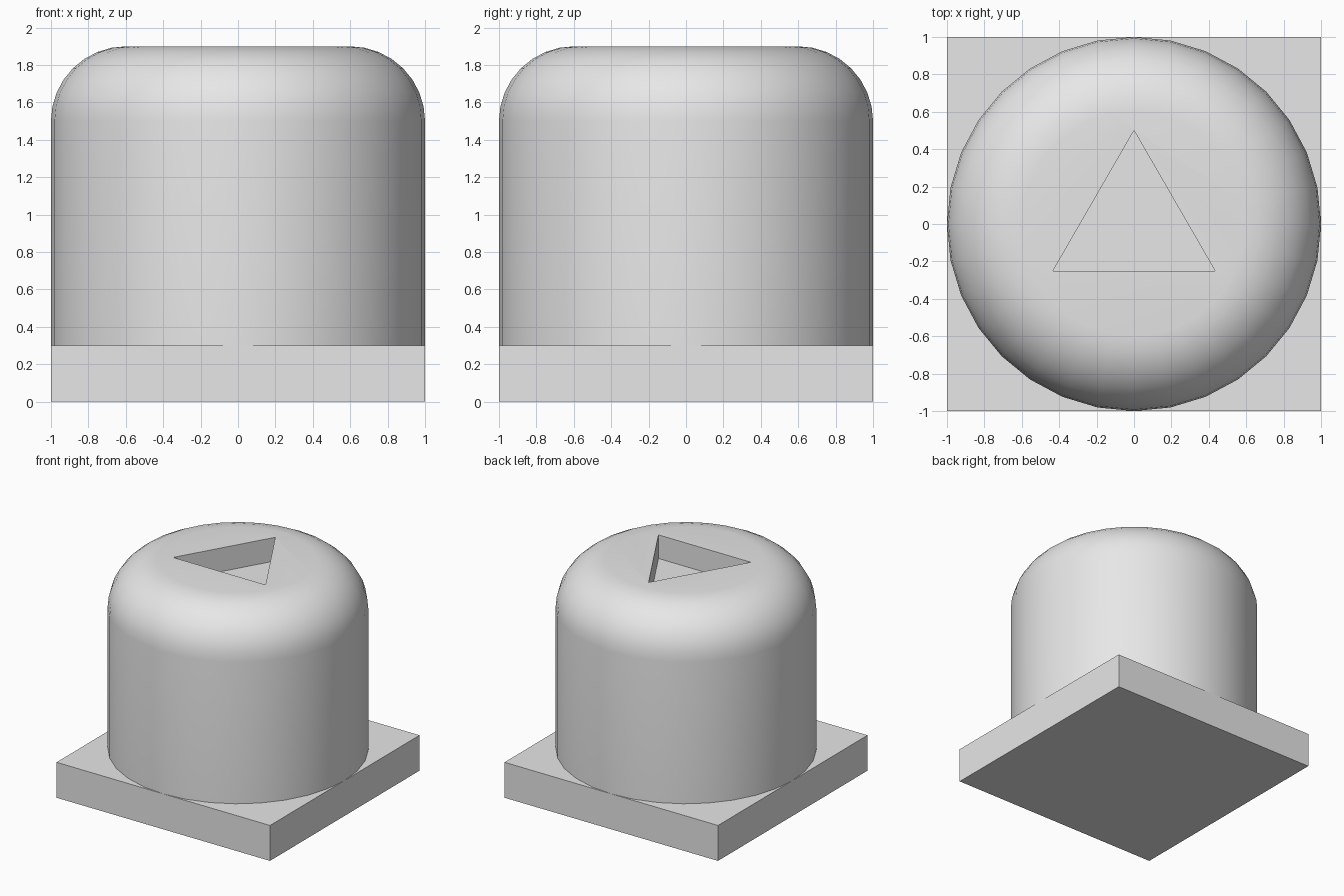
import bpy, bmesh, math

cube = bpy.data.objects.get("Cube")
if cube:
    bpy.data.objects.remove(cube, do_unlink=True)

BASE_H, TOP, ROUND, POCKET = 0.3, 1.9, 0.4, 0.2

grey = bpy.data.materials.new("light_grey")
grey.use_nodes = True
grey.diffuse_color = (0.8, 0.8, 0.8, 1)
grey.node_tree.nodes["Principled BSDF"].inputs["Base Color"].default_value = (0.8, 0.8, 0.8, 1)


def finish(name):
    obj = bpy.context.object
    obj.name = obj.data.name = name
    obj.data.materials.append(grey)
    return obj


def apply(obj, mod):
    bpy.context.view_layer.objects.active = obj
    bpy.ops.object.modifier_apply(modifier=mod.name)


# Square base slab
bpy.ops.mesh.primitive_cube_add(size=1, location=(0, 0, BASE_H / 2))
base = finish("base_slab")
base.scale = (2, 2, BASE_H)

# Round button body with a soft top rim
height = TOP - BASE_H
bpy.ops.mesh.primitive_cylinder_add(vertices=32, radius=1, depth=height,
                                    location=(0, 0, BASE_H + height / 2))
body = finish("round_body")
bm = bmesh.new()
bm.from_mesh(body.data)
rim = [e for e in bm.edges if all(v.co.z > 0 for v in e.verts)]
bmesh.ops.bevel(bm, geom=rim, offset=ROUND, segments=8, profile=0.5, affect='EDGES')
bm.to_mesh(body.data)
bm.free()

# Triangular pocket sunk into the top
bpy.ops.mesh.primitive_cylinder_add(vertices=3, radius=0.5, depth=2 * POCKET,
                                    location=(0, 0, TOP))
cutter = finish("pocket_cutter")
cutter.hide_render = True
cut = body.modifiers.new("pocket", 'BOOLEAN')
cut.operation, cut.solver, cut.object = 'DIFFERENCE', 'EXACT', cutter
apply(body, cut)
bpy.data.objects.remove(cutter, do_unlink=True)

# Smooth sides, crisp pocket edges
bpy.ops.object.select_all(action='DESELECT')
body.select_set(True)
bpy.context.view_layer.objects.active = body
bpy.ops.object.shade_smooth_by_angle(angle=math.radians(30))
